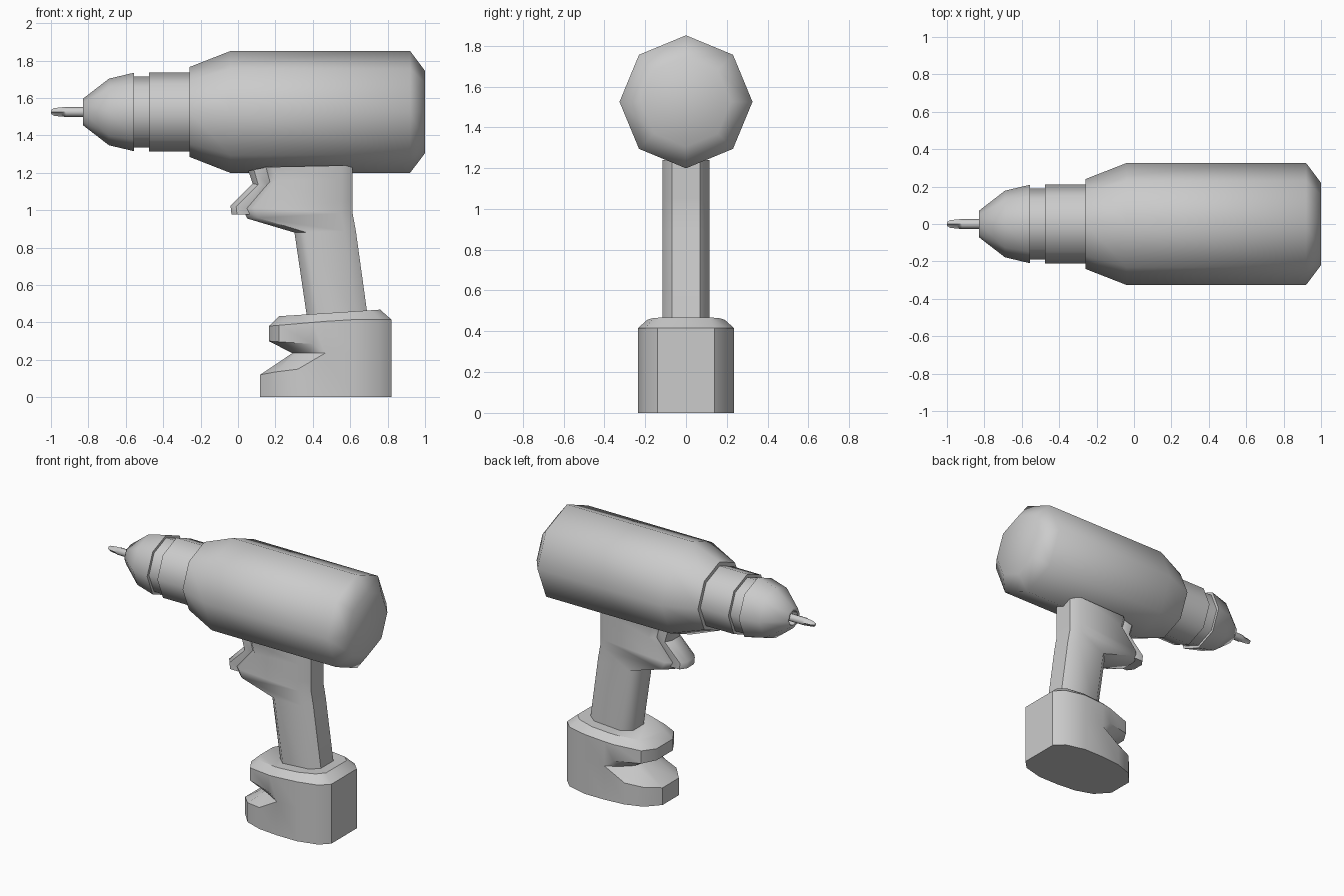
import bpy, bmesh, math
from mathutils import Vector

cube = bpy.data.objects.get("Cube")
if cube:
    bpy.data.objects.remove(cube, do_unlink=True)

grey = bpy.data.materials.new("plain_grey")
grey.use_nodes = True
COLOUR = (0.6, 0.6, 0.6, 1)
grey.diffuse_color = COLOUR
grey.node_tree.nodes["Principled BSDF"].inputs["Base Color"].default_value = COLOUR


def loft(name, rings, smooth=60):
    """Skin a stack of equal-length closed rings and cap both ends."""
    bm = bmesh.new()
    loops = [[bm.verts.new(p) for p in ring] for ring in rings]
    n = len(rings[0])
    for a, b in zip(loops, loops[1:]):
        for i in range(n):
            j = (i + 1) % n
            bm.faces.new((a[i], a[j], b[j], b[i]))
    bm.faces.new(loops[0][::-1])
    bm.faces.new(loops[-1])
    bmesh.ops.remove_doubles(bm, verts=bm.verts[:], dist=0.0005)
    bmesh.ops.recalc_face_normals(bm, faces=bm.faces[:])
    mesh = bpy.data.meshes.new(name)
    bm.to_mesh(mesh)
    bm.free()
    obj = bpy.data.objects.new(name, mesh)
    bpy.context.collection.objects.link(obj)
    mesh.materials.append(grey)
    bpy.ops.object.select_all(action='DESELECT')
    obj.select_set(True)
    bpy.context.view_layer.objects.active = obj
    bpy.ops.object.shade_smooth_by_angle(angle=math.radians(smooth))
    return obj


AXIS_Z = 1.525


def lathe(name, profile, sides=8, flute=1.0):
    """Turn (x, radius) points round the barrel axis; odd corners may be fluted."""
    rings = []
    for x, r, *fluted in profile:
        ring = []
        for i in range(sides):
            a = math.tau * i / sides
            k = r * (flute if fluted and i % 2 else 1)
            ring.append((x, k * math.sin(a), AXIS_Z + k * math.cos(a)))
        rings.append(ring)
    return loft(name, rings)


# Motor housing, collar and chuck
lathe("motor_housing", [(1, 0.22), (0.92, 0.326), (-0.04, 0.326), (-0.26, 0.24), (-0.26, 0.15)])
lathe("collar", [(-0.2, 0.212), (-0.475, 0.212), (-0.475, 0.19), (-0.56, 0.19)])
lathe("chuck", [(-0.555, 0.15), (-0.555, 0.21), (-0.69, 0.178), (-0.83, 0.07),
                (-0.83, 0.05), (-0.78, 0.045)])

# Screwdriver bit with a fluted tip
lathe("driver_bit", [(-0.77, 0.026), (-0.92, 0.026), (-0.945, 0.025, True),
                     (-0.985, 0.02, True), (-1, 0.01, True)], flute=0.45)


def grip(name, sections, half, cut):
    """Loft chamfered sections, each given by its front and back (x, z) points."""
    rings = []
    for fx, fz, bx, bz in sections:
        t = cut / (bx - fx)
        side = [(0, half * 0.5), (t, half), (1 - t, half), (1, half * 0.6)]
        loop = side + [(s, -y) for s, y in reversed(side)]
        rings.append([(fx + s * (bx - fx), y, fz + s * (bz - fz)) for s, y in loop])
    return loft(name, rings, 50)


# Handle with its finger rest, and the trigger
grip("handle", [(0.37, 0.42, 0.695, 0.42), (0.302, 0.88, 0.63, 0.89),
                (0.05, 0.955, 0.612, 0.987), (0.024, 1.008, 0.612, 1.05),
                (0.147, 1.152, 0.612, 1.17), (0.126, 1.23, 0.612, 1.24)], 0.115, 0.06)
grip("trigger", [(-0.035, 0.976, 0.1, 0.976), (-0.04, 1.024, 0.1, 1.0),
                 (0.078, 1.142, 0.2, 1.12), (0.055, 1.21, 0.2, 1.24)], 0.08, 0.03)


def mirrored(half):
    return half + [(x, -y, z) for x, y, z in reversed(half)]


# Battery pack: one outline lofted upward, pinched in at the front for the notch
front = [(0.118, 0.09), (0.2, 0.18), (0.32, 0.222)]
back = [(0.465, 0.236), (0.62, 0.236), (0.76, 0.2), (0.82, 0.14)]
upper = [(0.165, 0.09), (0.22, 0.18), (0.4, 0.23)]
pinch = [(0.29, 0.06), (0.31, 0.12), (0.38, 0.185)]
NOTCH_Z = 0.235


def layer(front_part, heights):
    pts = [(x, y, z) for (x, y), z in zip(front_part, heights)]
    return mirrored(pts + [(x, y, NOTCH_Z) for x, y in back])


shoulder = [(x, y, min(0.38 + (x - 0.165) * 0.085, 0.415)) for x, y in upper + back]
top = [(0.49 + (x - 0.4925) * 0.825, y * 0.8, 0) for x, y, z in shoulder]
top = [(x, y, 0.433 + (x - 0.22) * 0.065) for x, y, z in top]
loft("battery_pack", [
    mirrored([(x, y, 0) for x, y in front + back]),
    layer(front, (0.12, 0.135, 0.15)),
    layer(pinch, (NOTCH_Z,) * 3),
    layer(upper, (0.3, 0.296, 0.285)),
    mirrored(shoulder),
    mirrored(top),
], 40)
